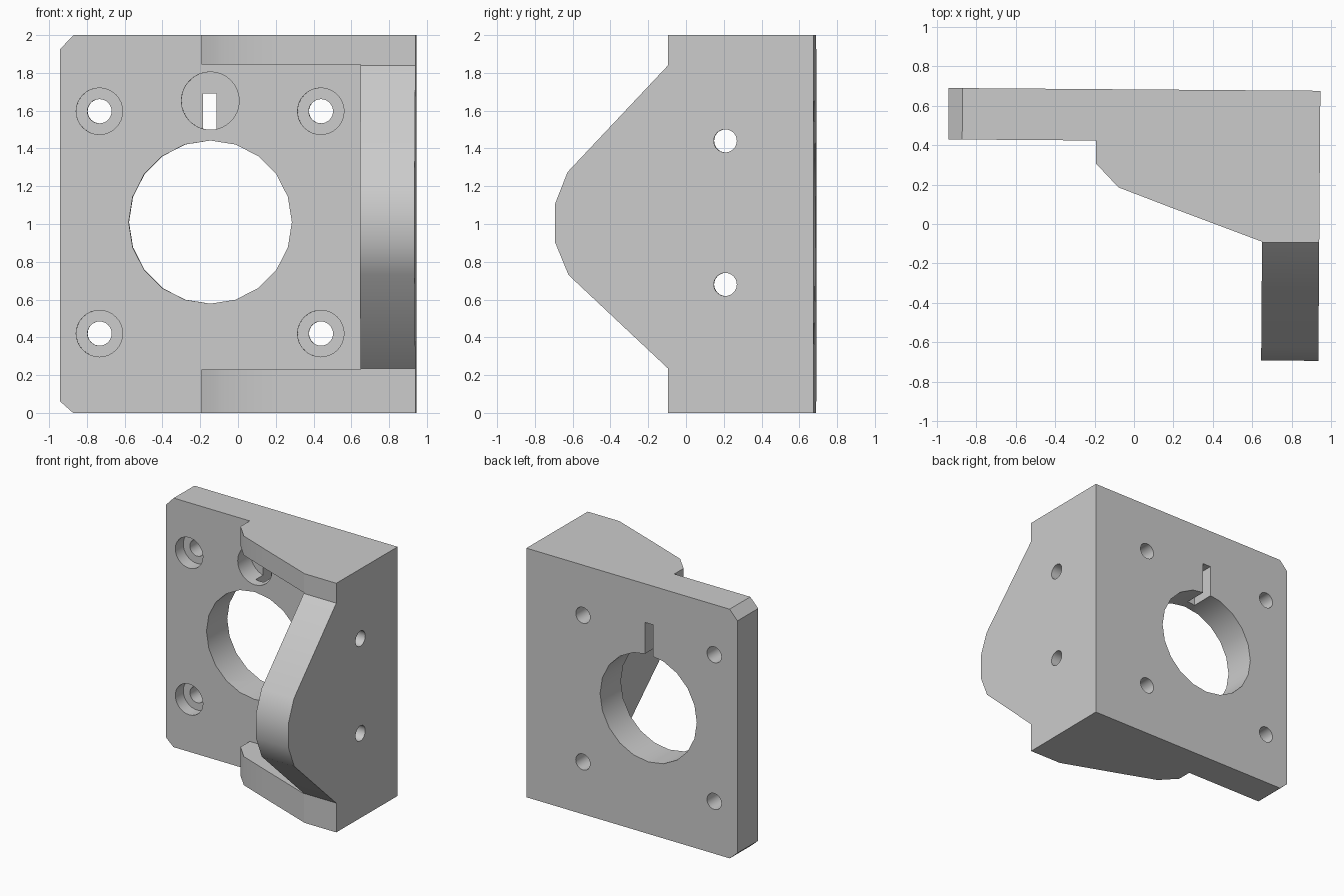
import bpy, bmesh, math
from mathutils import Matrix, Vector

cube = bpy.data.objects.get("Cube")
if cube:
    bpy.data.objects.remove(cube, do_unlink=True)

BACK, FACE = 0.6825, 0.422        # rear and front planes of the plate
LEFT, RIGHT = -0.945, 0.94
HOLE_X, HOLE_Z = -0.15, 1.01      # centre of the large bore

grey = bpy.data.materials.new("grey")
grey.use_nodes = True
colour = (0.6, 0.6, 0.6, 1)
grey.diffuse_color = colour
grey.node_tree.nodes["Principled BSDF"].inputs["Base Color"].default_value = colour


def prism(name, points, axis, low, high):
    """Extrude a 2D outline along an axis; the outline uses the other two in order."""
    def place(a, b, c):
        return {"x": (c, a, b), "y": (a, c, b), "z": (a, b, c)}[axis]
    bm = bmesh.new()
    base = bm.faces.new([bm.verts.new(place(a, b, low)) for a, b in points])
    moved = bmesh.ops.extrude_face_region(bm, geom=[base])["geom"]
    verts = [v for v in moved if isinstance(v, bmesh.types.BMVert)]
    bmesh.ops.translate(bm, verts=verts, vec=Vector(place(0, 0, high - low)))
    bmesh.ops.recalc_face_normals(bm, faces=bm.faces)
    mesh = bpy.data.meshes.new(name)
    bm.to_mesh(mesh)
    bm.free()
    obj = bpy.data.objects.new(name, mesh)
    bpy.context.collection.objects.link(obj)
    return obj


def circle(a, b, radius, sides=32):
    return [(a + radius * math.cos(math.tau * i / sides),
             b + radius * math.sin(math.tau * i / sides)) for i in range(sides)]


def rect(a0, a1, b0, b1):
    return [(a0, b0), (a1, b0), (a1, b1), (a0, b1)]


def combine(body, tool, operation="DIFFERENCE"):
    tool.hide_render = True
    mod = body.modifiers.new("cut", "BOOLEAN")
    mod.operation, mod.object, mod.solver = operation, tool, "EXACT"
    bpy.context.view_layer.objects.active = body
    bpy.ops.object.modifier_apply(modifier=mod.name)
    bpy.data.objects.remove(tool, do_unlink=True)


# Plan outline: plate, sloping ribs and side wall
bracket = prism("motor_bracket", [
    (LEFT, BACK), (LEFT, FACE), (-0.195, FACE), (-0.195, 0.305), (-0.08, 0.185),
    (0.2, 0.08), (0.65, -0.085), (0.65, -0.69), (RIGHT, -0.69), (RIGHT, BACK)],
    "z", 0, 2)

# Pocket between the top and bottom ribs
combine(bracket, prism("pocket", rect(-0.6, 0.65, 0.23, 1.845), "y", -1, FACE))

# Side profile with the rounded nose of the wall
combine(bracket, prism("side_profile", [
    (-0.088, -0.1), (-0.088, 0.235), (-0.615, 0.73), (-0.687, 0.905), (-0.687, 1.105),
    (-0.62, 1.275), (-0.088, 1.84), (-0.088, 2.1), (1, 2.1), (1, -0.1)],
    "x", -1.2, 1.2), "INTERSECT")

# Chamfered corners on the free edge of the plate
combine(bracket, prism("front_profile", [
    (LEFT - 0.01, 0.07), (-0.865, -0.01), (1.1, -0.01), (1.1, 2.01),
    (-0.865, 2.01), (LEFT - 0.01, 1.915)], "y", -1, 1), "INTERSECT")

# Large bore
combine(bracket, prism("bore", circle(HOLE_X, HOLE_Z, 0.432, 20), "y", FACE - 0.1, 1))

# Counterbored corner screw holes
for x in (-0.737, 0.435):
    for z in (0.42, 1.597):
        combine(bracket, prism("screw_hole", circle(x, z, 0.064), "y", 0.3, 1))
        combine(bracket, prism("counterbore", circle(x, z, 0.123), "y", 0.3, FACE + 0.1))

# Round recess at the front meeting a slot cut from the back
combine(bracket, prism("recess", circle(HOLE_X, 1.652, 0.153), "y", 0.3, FACE + 0.16))
combine(bracket, prism("slot", rect(-0.19, -0.118, 1.3, 1.69), "y", BACK - 0.19, 1))

# Cross holes through the side wall
for z in (0.68, 1.44):
    combine(bracket, prism("side_hole", circle(0.215, z, 0.061), "x", 0.55, 1.2))

# The whole part sits very slightly turned
bracket.data.transform(Matrix.Rotation(-0.0075, 4, "Z"))
bracket.data.materials.clear()
bracket.data.materials.append(grey)
bpy.ops.object.select_all(action="DESELECT")
bracket.select_set(True)
bpy.context.view_layer.objects.active = bracket
bpy.ops.object.shade_smooth_by_angle(angle=math.radians(30))
